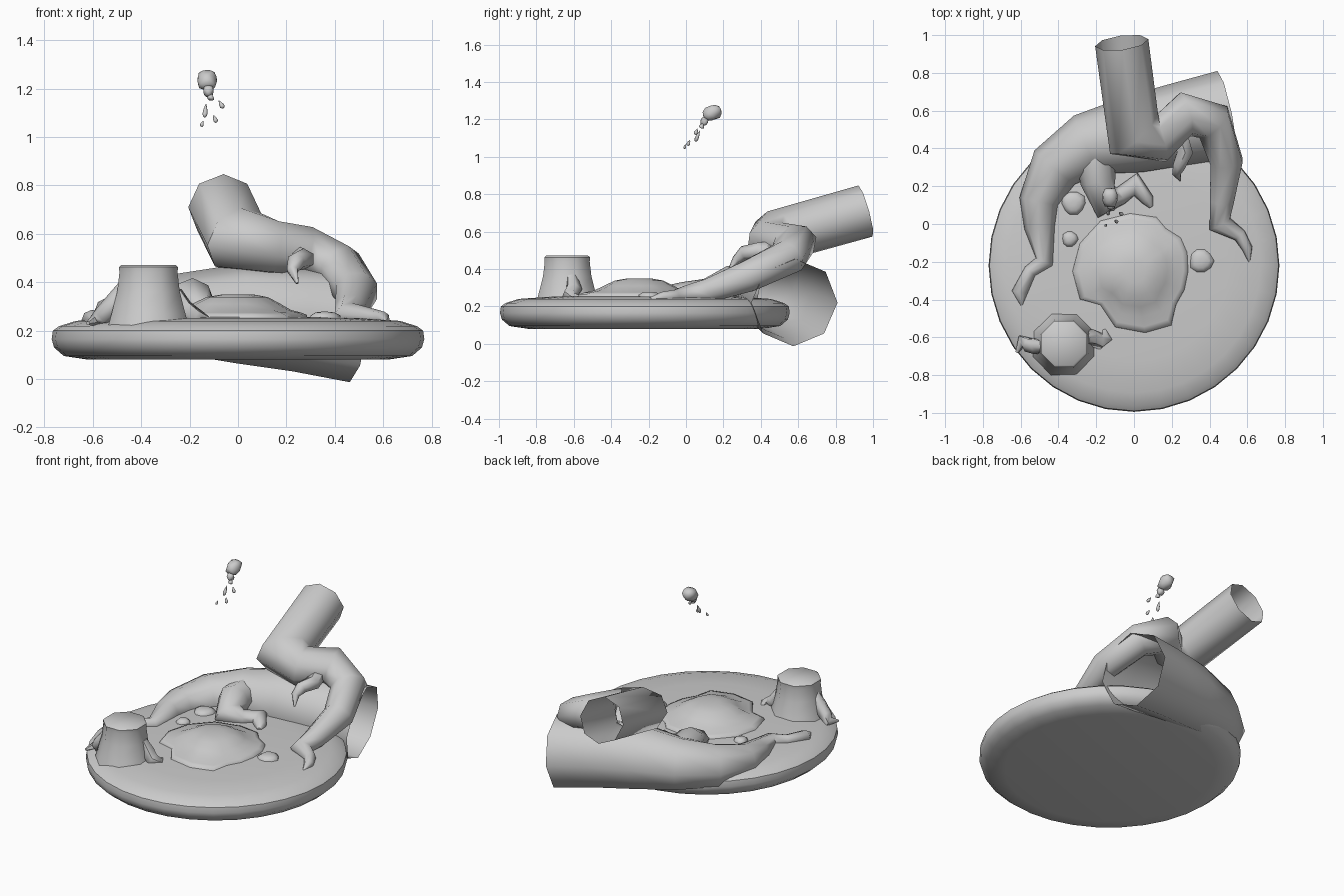
import bpy, bmesh, math
from mathutils import Vector


def finish(name, bm, angle=50):
    bmesh.ops.recalc_face_normals(bm, faces=bm.faces)
    me = bpy.data.meshes.new(name)
    bm.to_mesh(me)
    bm.free()
    ob = bpy.data.objects.new(name, me)
    bpy.context.collection.objects.link(ob)
    bpy.ops.object.select_all(action='DESELECT')
    bpy.context.view_layer.objects.active = ob
    ob.select_set(True)
    bpy.ops.object.shade_smooth_by_angle(angle=math.radians(angle))
    return ob


def bridge(bm, rings):
    for a, b in zip(rings, rings[1:]):
        n = len(a)
        for i in range(n):
            bm.faces.new((a[i], a[(i + 1) % n], b[(i + 1) % n], b[i]))


def tube(name, pts, sides=8, cap_start=False):
    """Tapering tube through (x, y, z, radius) points, mitred at the bends."""
    bm = bmesh.new()
    P = [Vector(p[:3]) for p in pts]
    D = [(b - a).normalized() for a, b in zip(P, P[1:])]
    u = Vector((0, 0, 1))
    rings = []
    for i, p in enumerate(P):
        d1, d2 = D[max(i - 1, 0)], D[min(i, len(D) - 1)]
        t = (d1 + d2).normalized()
        bend = (d2 - d1).normalized() if (d2 - d1).length > 1e-4 else Vector()
        stretch = min(1 / max(t.dot(d1), 0.3), 1.4) - 1
        u = (u - t * u.dot(t)).normalized()
        v = t.cross(u)
        ring = []
        for k in range(sides):
            a = 2 * math.pi * k / sides
            o = (u * math.cos(a) + v * math.sin(a)) * pts[i][3]
            ring.append(bm.verts.new(p + o + bend * o.dot(bend) * stretch))
        rings.append(ring)
    bridge(bm, rings)
    bm.faces.new(rings[-1])
    if cap_start:
        bm.faces.new(rings[0])
    return finish(name, bm, 60)


def lathe(name, profile, center, sides, sy=1.0, angle=40, turn=0.0):
    bm = bmesh.new()
    rings = []
    for r, z in profile:
        rings.append([bm.verts.new((center[0] + r * math.cos(turn + 2 * math.pi * k / sides),
                                    center[1] + r * sy * math.sin(turn + 2 * math.pi * k / sides), z))
                      for k in range(sides)])
    bridge(bm, rings)
    bm.faces.new(rings[0])
    bm.faces.new(rings[-1])
    return finish(name, bm, angle)


def puddle(name, outline, center, profile):
    """Irregular mound: outline scaled inwards through (scale, z) steps."""
    bm = bmesh.new()
    c = Vector(center)
    rings = []
    for s, z in profile:
        ring = []
        for p in outline:
            d = Vector(p) - c
            r = d.length * s
            # rounder towards the middle
            r = r * s + 0.3 * s * (1 - s) if len(outline) > 12 else r
            q = c + d.normalized() * r
            ring.append(bm.verts.new((q.x, q.y, z)))
        rings.append(ring)
    bridge(bm, rings)
    bm.faces.new(rings[-1])
    return finish(name, bm, 60)


def drop(name, loc, size, direction=(0, 0, 1), rough=0.0):
    bm = bmesh.new()
    bmesh.ops.create_icosphere(bm, subdivisions=2, radius=1)
    q = Vector(direction).to_track_quat('Z', 'Y')
    for v in bm.verts:
        c = v.co
        w = 1 + rough * math.sin(5 * c.x + 2) * math.cos(4 * c.y + 3 * c.z)
        if not rough:  # teardrop taper
            w = 1
            c.x *= 0.6 - 0.4 * c.z
            c.y *= 0.6 - 0.4 * c.z
        v.co = q @ Vector((c.x * size[0] * w, c.y * size[1] * w, c.z * size[2] * w)) + Vector(loc)
    return finish(name, bm, 60)


# ground slab
lathe("ground_disc", [(0.62, 0.08), (0.72, 0.095), (0.76, 0.13), (0.77, 0.165), (0.765, 0.2),
                      (0.74, 0.218), (0.67, 0.24), (0.5, 0.252), (0.2, 0.258)],
      (0, -0.22), 32, 1.006)

# thick root lying along the back, open at its cut end
tube("low_root", [(0.49, 0.58, 0.22, 0.235), (0.25, 0.53, 0.25, 0.22), (0, 0.475, 0.27, 0.205),
                  (-0.25, 0.42, 0.27, 0.165), (-0.42, 0.3, 0.26, 0.135), (-0.505, 0.12, 0.25, 0.1),
                  (-0.5, -0.02, 0.25, 0.08), (-0.475, -0.2, 0.25, 0.042), (-0.55, -0.25, 0.25, 0.034),
                  (-0.605, -0.36, 0.245, 0.04), (-0.595, -0.43, 0.24, 0.006)])
tube("low_root_branch", [(-0.21, 0.38, 0.3, 0.1), (-0.19, 0.23, 0.32, 0.095), (-0.15, 0.12, 0.28, 0.07),
                         (-0.07, 0.15, 0.265, 0.05), (0.01, 0.21, 0.265, 0.045),
                         (0.07, 0.13, 0.26, 0.035), (0.09, 0.09, 0.255, 0.012)])

# raised root arching in from behind, open at its cut end
tube("high_root", [(-0.065, 0.96, 0.71, 0.142), (0.0, 0.48, 0.575, 0.14), (0.14, 0.45, 0.545, 0.115),
                   (0.27, 0.58, 0.53, 0.108), (0.42, 0.54, 0.46, 0.1), (0.49, 0.33, 0.36, 0.09),
                   (0.465, 0.12, 0.285, 0.068), (0.455, 0.0, 0.26, 0.055), (0.56, -0.06, 0.255, 0.035),
                   (0.6, -0.13, 0.25, 0.028), (0.61, -0.2, 0.24, 0.005)])
tube("high_root_hook", [(0.24, 0.47, 0.5, 0.05), (0.27, 0.38, 0.495, 0.045), (0.24, 0.31, 0.485, 0.038),
                        (0.225, 0.27, 0.45, 0.024), (0.245, 0.23, 0.395, 0.006)], 6)

# stump with small side roots
lathe("stump", [(0.18, 0.22), (0.165, 0.27), (0.14, 0.36), (0.13, 0.44), (0.132, 0.462), (0.12, 0.472)],
      (-0.37, -0.635), 8, 1.0, 50, math.pi / 8)
tube("stump_root_left", [(-0.47, -0.65, 0.38, 0.03), (-0.51, -0.65, 0.31, 0.045), (-0.56, -0.64, 0.26, 0.04),
                         (-0.595, -0.62, 0.24, 0.025), (-0.62, -0.68, 0.23, 0.008)], 6, True)
tube("stump_root_right", [(-0.26, -0.61, 0.36, 0.03), (-0.23, -0.6, 0.29, 0.045), (-0.18, -0.62, 0.255, 0.042),
                          (-0.145, -0.6, 0.245, 0.028), (-0.16, -0.54, 0.24, 0.008)], 6, True)

# water mound in the middle
puddle("water_mound",
       [(0.29, -0.25), (0.27, -0.35), (0.225, -0.43), (0.2, -0.54), (0.06, -0.58), (-0.1, -0.55),
        (-0.18, -0.43), (-0.29, -0.4), (-0.33, -0.25), (-0.29, -0.1), (-0.18, 0.02), (-0.02, 0.06),
        (0.12, 0.04), (0.17, -0.02), (0.25, -0.07), (0.285, -0.15)],
       (0, -0.25), [(1, 0.24), (0.98, 0.265), (0.9, 0.274), (0.75, 0.285), (0.6, 0.31),
                    (0.42, 0.338), (0.2, 0.35)])

# small puddle splats
for i, (x, y, r) in enumerate([(-0.32, 0.11, 0.065), (-0.34, -0.08, 0.043), (0.355, -0.195, 0.065)]):
    outline = [(x + r * (1 + 0.12 * math.sin(3 * a + i)) * math.cos(a), y + r * math.sin(a))
               for a in [k * math.pi / 5 for k in range(10)]]
    puddle(f"splat_{i}", outline, (x, y), [(1, 0.24), (0.95, 0.262), (0.6, 0.275), (0.2, 0.278)])

# floating splash with a neck and falling drops
drop("splash_head", (-0.128, 0.14, 1.235), (0.042, 0.055, 0.042), (0, -0.35, 1), 0.12)
drop("splash_neck", (-0.122, 0.098, 1.19), (0.022, 0.022, 0.025), (0, 0.4, 1), 0.15)
for i, (x, y, z, r, h, dx) in enumerate([(-0.112, 0.085, 1.165, 0.022, 0.014, 0.3),
                                         (-0.135, 0.062, 1.11, 0.015, 0.032, 0.1),
                                         (-0.07, 0.055, 1.135, 0.015, 0.02, -0.6),
                                         (-0.095, 0.015, 1.075, 0.014, 0.018, -0.4),
                                         (-0.148, -0.005, 1.055, 0.011, 0.014, 0.3)]):
    drop(f"drop_{i}", (x, y, z), (r, r, h), (dx, 0.4, 1))
